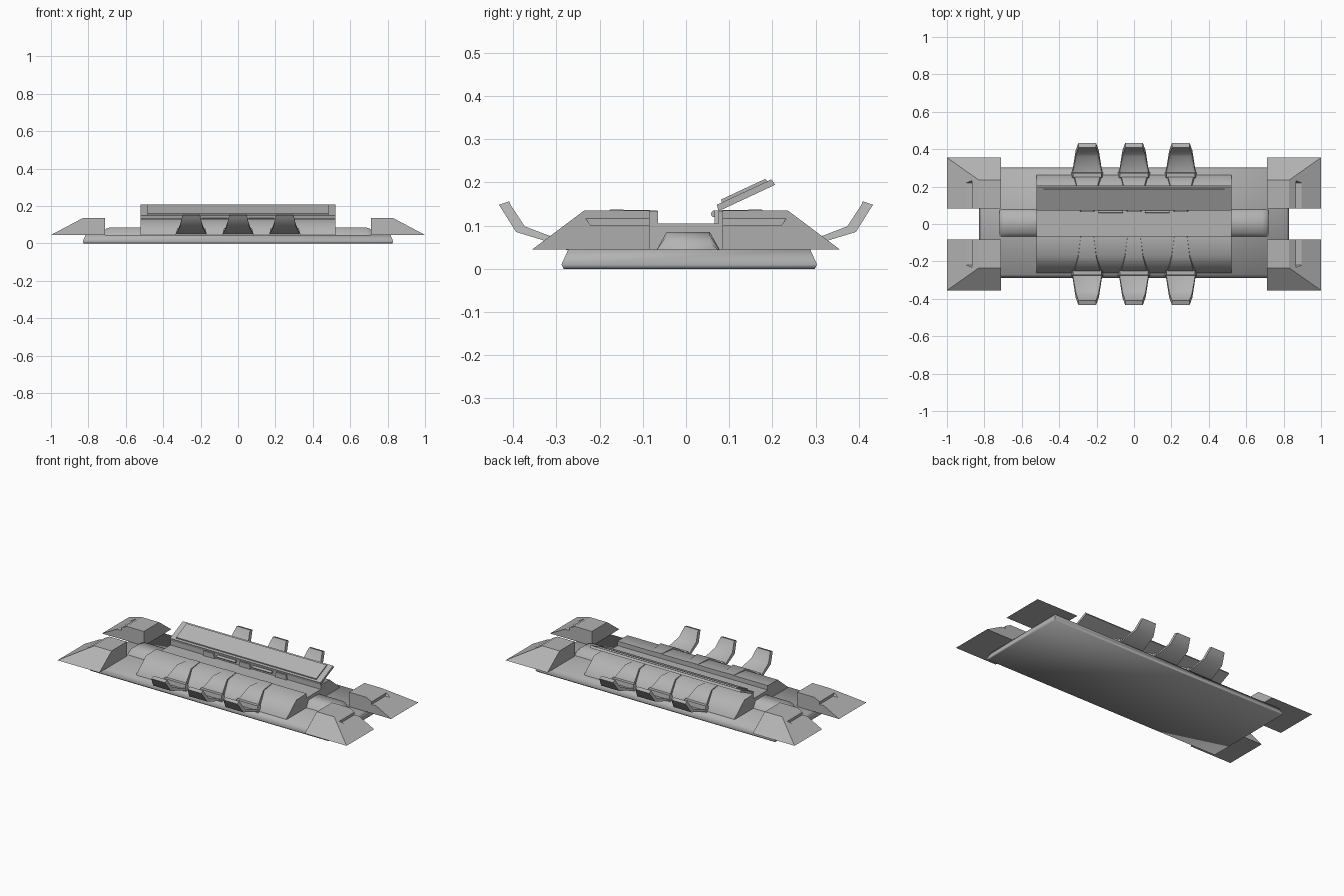
import bpy, bmesh, math
from mathutils import Vector

if "Cube" in bpy.data.objects:
    bpy.data.objects.remove(bpy.data.objects["Cube"])

grey = bpy.data.materials.new("dark_grey")
grey.diffuse_color = (.45, .45, .45, 1)
grey.use_nodes = True
grey.node_tree.nodes["Principled BSDF"].inputs["Base Color"].default_value = grey.diffuse_color


def loft(name, sections, mirror=(False, False), recess=None, smooth=0):
    """Join rings of points into a closed solid; optionally sink one face."""
    bm = bmesh.new()
    rings = [[bm.verts.new(p) for p in s] for s in sections]
    n = len(rings[0])
    for a, b in zip(rings, rings[1:]):
        for i in range(n):
            j = (i + 1) % n
            bm.faces.new((a[i], a[j], b[j], b[i]))
    bm.faces.new(rings[0])
    bm.faces.new(rings[-1])
    bmesh.ops.recalc_face_normals(bm, faces=bm.faces[:])
    bm.normal_update()
    if recess:
        target, thick, depth = recess
        f = min(bm.faces, key=lambda f: (f.calc_center_median() - Vector(target)).length)
        bmesh.ops.inset_individual(bm, faces=[f], thickness=thick, depth=-depth)
    me = bpy.data.meshes.new(name)
    bm.to_mesh(me)
    bm.free()
    if smooth:
        me.shade_smooth()
        me.set_sharp_from_angle(angle=math.radians(smooth))
    me.materials.append(grey)
    ob = bpy.data.objects.new(name, me)
    bpy.context.collection.objects.link(ob)
    if any(mirror):
        add_mirror(ob, *mirror)
    return ob


def add_mirror(ob, mx, my):
    m = ob.modifiers.new("mirror", 'MIRROR')
    m.use_axis = (mx, my, False)
    m.use_mirror_merge = False


def rect(x0, x1, y0, y1, z):
    return [(x0, y0, z), (x1, y0, z), (x1, y1, z), (x0, y1, z)]


def prism(name, profile, x0, x1, mirror=(False, False), smooth=0):
    """Extrude a (y, z) profile along x."""
    return loft(name, [[(x, y, z) for y, z in profile] for x in (x0, x1)], mirror, smooth=smooth)


# Base plate with chamfered rim
loft("base_plate", [rect(-.825, .825, -.283, .298, 0),
                    rect(-.83, .83, -.288, .303, .01),
                    rect(-.815, .815, -.272, .287, .045)], smooth=75)

# Main body: two sloped sides around a central channel
prism("main_body", [(-.262, .04), (-.262, .05), (-.165, .131), (-.065, .133), (-.065, .105),
                    (.075, .105), (.075, .133), (.165, .131), (.262, .05), (.262, .04)],
      -.52, .52, smooth=60)

# Low trapezoid blocks at both ends of the channel
loft("end_block", [
    [(x, y, z) for y, z in ((-.07, .04), (.08, .04), (.055, h), (-.045, h))]
    for x, h in ((.51, .085), (.685, .085), (.708, .077), (.72, .06))],
    (True, False), smooth=75)

# Corner feet with a step cut into the outer slope
foot = loft("corner_feet", [rect(.71, 1, .084, .355, .045), rect(.71, .83, .084, .235, .135)])
cutter = loft("foot_step_cutter", [rect(.865, .95, .07, .22, .1), rect(.865, .95, .07, .235, .12),
                                   rect(.865, .95, .07, .235, .15)])
cutter.hide_render = True
cutter.hide_viewport = True
cut = foot.modifiers.new("step", 'BOOLEAN')
cut.operation = 'DIFFERENCE'
cut.object = cutter
add_mirror(foot, True, True)

# Ribs, sockets and raised arms, three on each long side
for i, x in enumerate((-.25, 0, .25), 1):
    loft(f"rib_{i}", [
        [(x - wb, y, .045), (x + wb, y, .045), (x + wt, y, z), (x - wt, y, z)]
        for y, wb, wt, z in ((-.262, .08, .07, .075), (-.175, .065, .048, .137),
                             (-.0655, .05, .034, .135))], (False, True), smooth=60)
    loft(f"socket_{i}", [rect(x - .085, x + .085, -.278, -.245, .043),
                         rect(x - .075, x + .075, -.272, -.248, .082)], (False, True))
    loft(f"arm_{i}", [
        [(x - w, yo, zo), (x + w, yo, zo), (x + w * .96, yi, zi), (x - w * .96, yi, zi)]
        for yo, zo, yi, zi, w in ((-.265, .046, -.265, .057, .082),
                                  (-.393, .085, -.373, .098, .062),
                                  (-.426, .138, -.405, .147, .05),
                                  (-.433, .148, -.409, .156, .047))],
        (False, True), recess=((x, -.319, .085), .02, .007), smooth=50)

# Tilted lid: frame slab and inset panel
a = math.radians(25)


def lid_pt(s, t):
    return (.075 + s * math.cos(a) - t * math.sin(a), .133 + s * math.sin(a) + t * math.cos(a))


for name, w, s0, s1, t0, t1 in (("lid_frame", .52, 0, .145, 0, .015),
                                ("lid_panel", .485, .014, .133, .012, .022)):
    prism(name, [lid_pt(s0, t0), lid_pt(s1, t0), lid_pt(s1 - .003, t1), lid_pt(s0 + .003, t1)], -w, w)

# Lid hinges: short barrels on the channel edge
for side in (-1, 1):
    prof = [(.066 + .008 * math.cos(k * math.pi / 6), .127 + .008 * math.sin(k * math.pi / 6))
            for k in range(12)]
    prism("hinge_left" if side < 0 else "hinge_right", prof, side * .06, side * .19, smooth=40)
